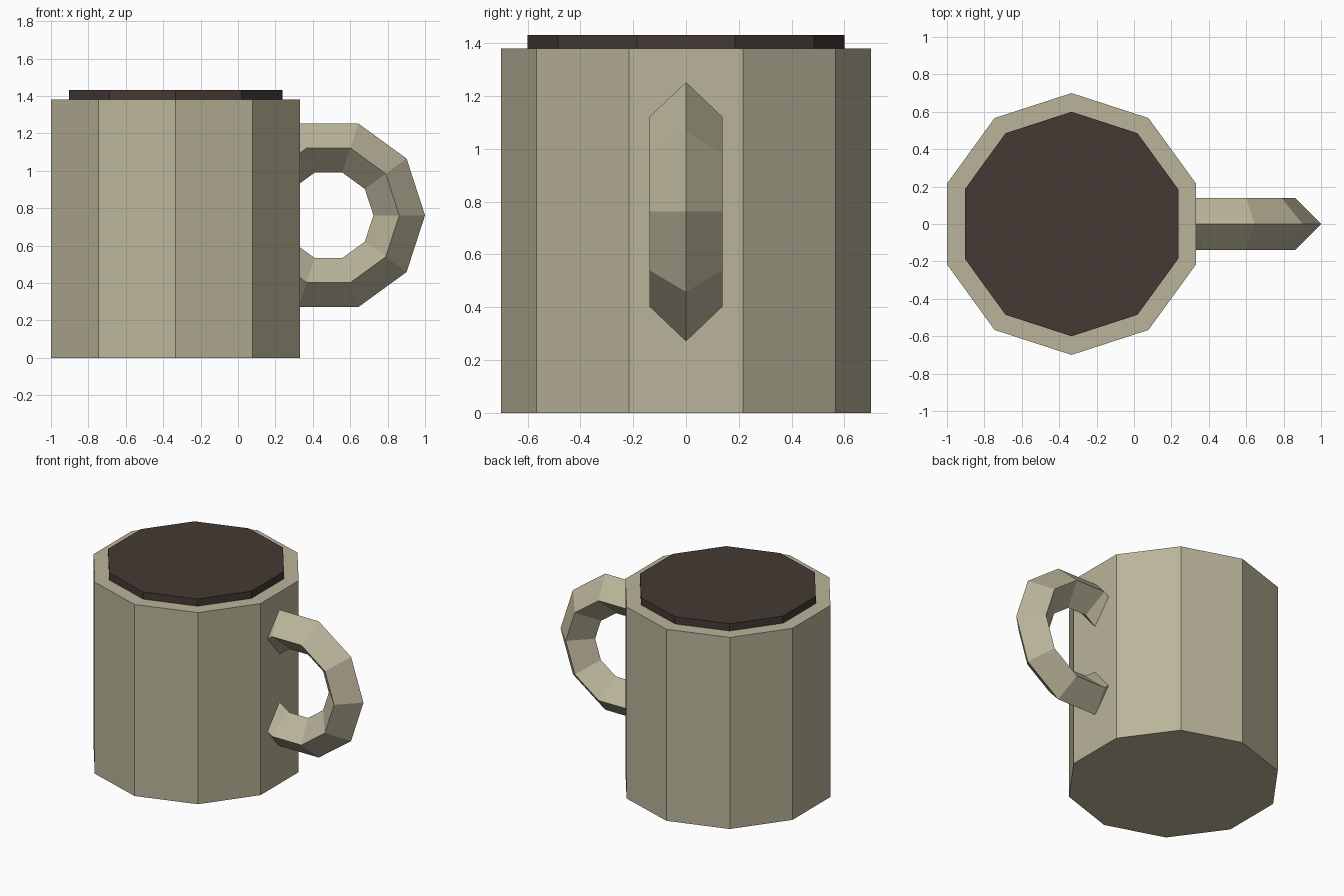
import bpy, bmesh, math
from mathutils import Vector

if "Cube" in bpy.data.objects:
    bpy.data.objects.remove(bpy.data.objects["Cube"])

CX = -0.334   # axis of the mug
SIDES = 10


def material(name, rgb):
    m = bpy.data.materials.new(name)
    m.diffuse_color = (*rgb, 1)
    m.use_nodes = True
    m.node_tree.nodes["Principled BSDF"].inputs["Base Color"].default_value = m.diffuse_color
    return m


def finish(name, bm, mat):
    bmesh.ops.recalc_face_normals(bm, faces=bm.faces[:])
    me = bpy.data.meshes.new(name)
    bm.to_mesh(me)
    bm.free()
    me.materials.append(mat)
    ob = bpy.data.objects.new(name, me)
    bpy.context.collection.objects.link(ob)
    return ob


def prism(name, radius, z0, z1, mat):
    """Ten-sided upright prism with corners pointing along y."""
    bm = bmesh.new()
    ring = []
    for i in range(SIDES):
        a = math.pi / 2 + math.tau * i / SIDES
        ring.append(bm.verts.new((CX + radius * math.cos(a), radius * math.sin(a), z0)))
    base = bm.faces.new(ring)
    top = bmesh.ops.extrude_face_region(bm, geom=[base], use_keep_orig=True)["geom"]
    for v in top:
        if isinstance(v, bmesh.types.BMVert):
            v.co.z = z1
    return finish(name, bm, mat)


def ring_handle(name, centre, major, minor, mat):
    """Upright faceted ring with a diamond cross-section."""
    bm = bmesh.new()
    loops = []
    for i in range(SIDES):
        a = math.tau * i / SIDES
        out = Vector((math.cos(a), 0, math.sin(a)))
        loop = []
        for j in range(4):
            b = math.tau * j / 4
            p = centre + out * (major + minor * math.cos(b))
            p.y += minor * math.sin(b)
            loop.append(bm.verts.new(p))
        loops.append(loop)
    for i in range(SIDES):
        a, b = loops[i], loops[(i + 1) % SIDES]
        for j in range(4):
            k = (j + 1) % 4
            bm.faces.new((a[j], a[k], b[k], b[j]))
    return finish(name, bm, mat)


clay = material("beige clay", (0.49, 0.456, 0.32))
coffee = material("dark coffee", (0.058, 0.041, 0.033))

# Mug body, drink surface and handle
prism("mug_body", 0.70, 0.0, 1.38, clay)
prism("coffee", 0.60, 1.30, 1.432, coffee)
ring_handle("handle", Vector((0.484, 0, 0.762)), 0.378, 0.138, clay)
